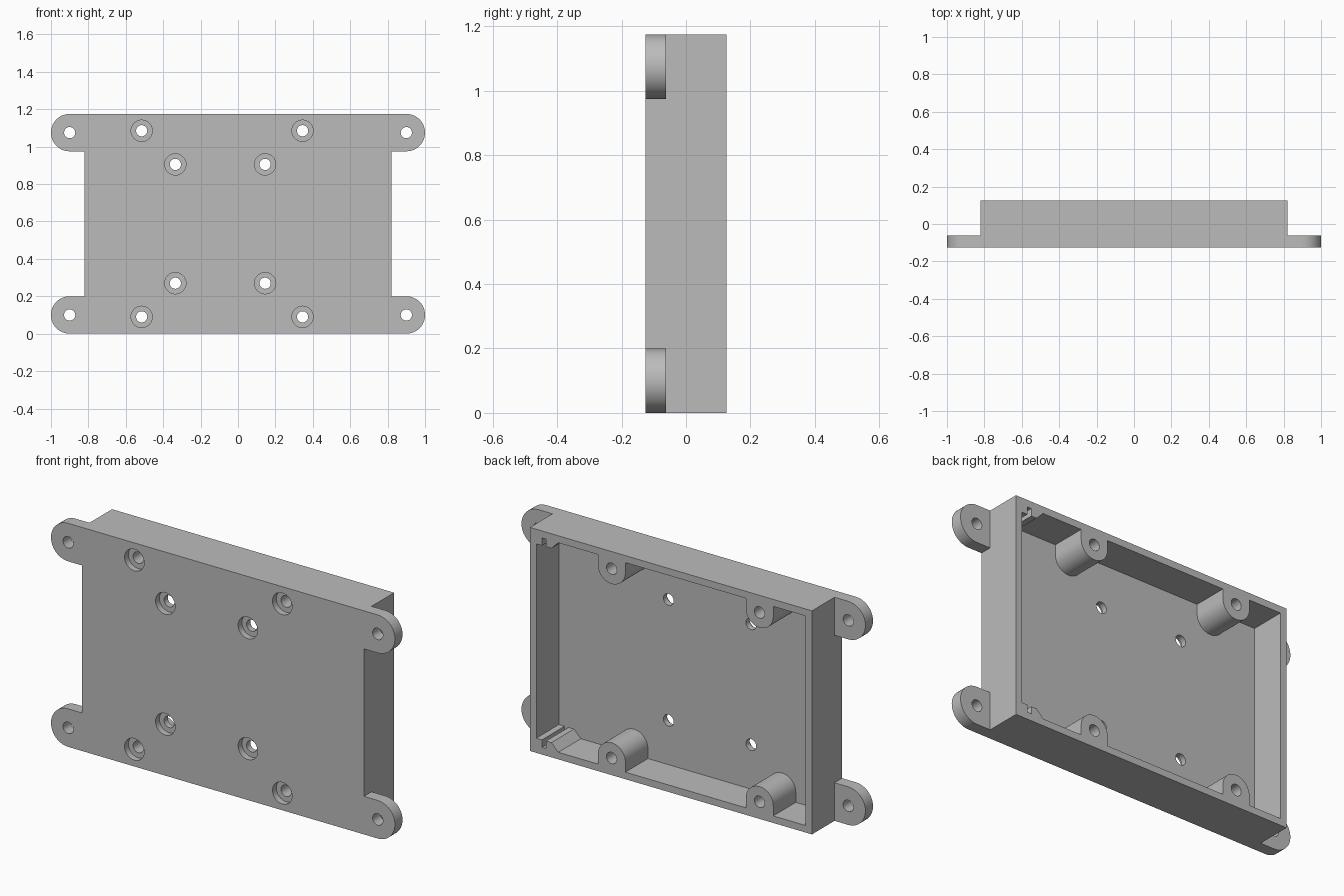
import bpy, bmesh, math

cube = bpy.data.objects.get("Cube")
if cube:
    bpy.data.objects.remove(cube, do_unlink=True)

HALF_W, HEIGHT = 0.82, 1.175
FRONT, BACK, FLOOR = -0.125, 0.125, -0.062
WALL = 0.037
POST_X, POST_Z, POST_R = (-0.515, 0.345), 0.09, 0.08
BOARD_X, BOARD_Z = (-0.335, 0.145), 0.27
EAR_X, EAR_R = 0.9, 0.1
HOLE_R, SINK_R, SINK_DEPTH = 0.03, 0.057, 0.032

grey = bpy.data.materials.new("plain grey")
grey.use_nodes = True
colour = (0.5, 0.5, 0.5, 1)
grey.diffuse_color = colour
grey.node_tree.nodes["Principled BSDF"].inputs["Base Color"].default_value = colour


def arc(cx, cz, r, start, end, steps=24):
    angles = [math.radians(start + (end - start) * i / steps) for i in range(steps + 1)]
    return [(cx + r * math.cos(a), cz + r * math.sin(a)) for a in angles]


def rect(x0, x1, z0, z1):
    return [(x0, z0), (x1, z0), (x1, z1), (x0, z1)]


def prism(name, profiles, y0, y1):
    """Extrude one or more x-z outlines from y0 to y1."""
    bm = bmesh.new()
    for points in profiles:
        face = bm.faces.new([bm.verts.new((x, y0, z)) for x, z in points])
        new = bmesh.ops.extrude_face_region(bm, geom=[face])["geom"]
        moved = [v for v in new if isinstance(v, bmesh.types.BMVert)]
        bmesh.ops.translate(bm, verts=moved, vec=(0, y1 - y0, 0))
    bmesh.ops.recalc_face_normals(bm, faces=bm.faces)
    mesh = bpy.data.meshes.new(name)
    bm.to_mesh(mesh)
    bm.free()
    mesh.materials.append(grey)
    obj = bpy.data.objects.new(name, mesh)
    bpy.context.collection.objects.link(obj)
    return obj


def cut(obj, profiles, y0, y1):
    """Subtract extruded outlines from a part."""
    tool = prism("cutter", profiles, y0, y1)
    tool.hide_render = True
    mod = obj.modifiers.new("cut", "BOOLEAN")
    mod.operation, mod.solver, mod.object = "DIFFERENCE", "EXACT", tool
    bpy.context.view_layer.objects.active = obj
    bpy.ops.object.modifier_apply(modifier=mod.name)
    bpy.data.objects.remove(tool, do_unlink=True)


def place(points, side=1, top=False):
    """Mirror an outline left-right and bottom-top."""
    return [(side * x, HEIGHT - z if top else z) for x, z in points]


def circle(cx, cz, r):
    return arc(cx, cz, r, 0, 360, 32)[:-1]


parts = []

# Tray, open at the back, with countersunk screw holes through its floor
tray = prism("tray", [rect(-HALF_W, HALF_W, 0, HEIGHT)], FRONT, BACK)
cut(tray, [rect(WALL - HALF_W, HALF_W - WALL, WALL, HEIGHT - WALL)], FLOOR, BACK + 0.1)
centres = [(x, z) for x in POST_X for z in (POST_Z, HEIGHT - POST_Z)]
centres += [(x, z) for x in BOARD_X for z in (BOARD_Z, HEIGHT - BOARD_Z)]
cut(tray, [circle(x, z, SINK_R) for x, z in centres], FRONT - 0.1, FRONT + SINK_DEPTH)
cut(tray, [circle(x, z, HOLE_R) for x, z in centres], FRONT - 0.1, FLOOR + 0.05)
parts.append(tray)

for top in (False, True):
    level = "top" if top else "bottom"

    # Rounded mounting ears
    for side, label in ((1, "left"), (-1, "right")):
        outline = [(HALF_W, 0)] + arc(EAR_X, EAR_R, EAR_R, -90, 90) + [(HALF_W, 2 * EAR_R)]
        ear = prism(f"{level}_{label}_ear", [place(outline, side, top)], FRONT, FLOOR)
        cut(ear, [place(circle(EAR_X, EAR_R, HOLE_R), side, top)], FRONT - 0.1, BACK)
        parts.append(ear)

    # Screw posts standing against the long walls
    for x, label in zip(POST_X, ("right", "left")):
        outline = [(x + POST_R, WALL)] + arc(x, POST_Z, POST_R, 0, 180) + [(x - POST_R, WALL)]
        post = prism(f"{level}_{label}_screw_post", [place(outline, 1, top)], FLOOR, BACK)
        cut(post, [place(circle(x, POST_Z, HOLE_R), 1, top)], FRONT, BACK + 0.1)
        parts.append(post)

    # Panel slot: a lip by the end wall and a ramped ridge beside it
    crest = WALL + 0.04
    lip = rect(0.75, HALF_W - WALL, WALL, crest)
    ridge = [(0.727, WALL), (0.727, crest), (0.695, crest), (0.655, WALL)]
    parts.append(prism(f"{level}_slot_guide", [place(lip, 1, top), place(ridge, 1, top)], FLOOR, BACK))

# Smooth the round sides, keep the edges sharp
for obj in bpy.context.view_layer.objects:
    obj.select_set(obj in parts)
bpy.context.view_layer.objects.active = tray
bpy.ops.object.shade_smooth_by_angle(angle=math.radians(30))
